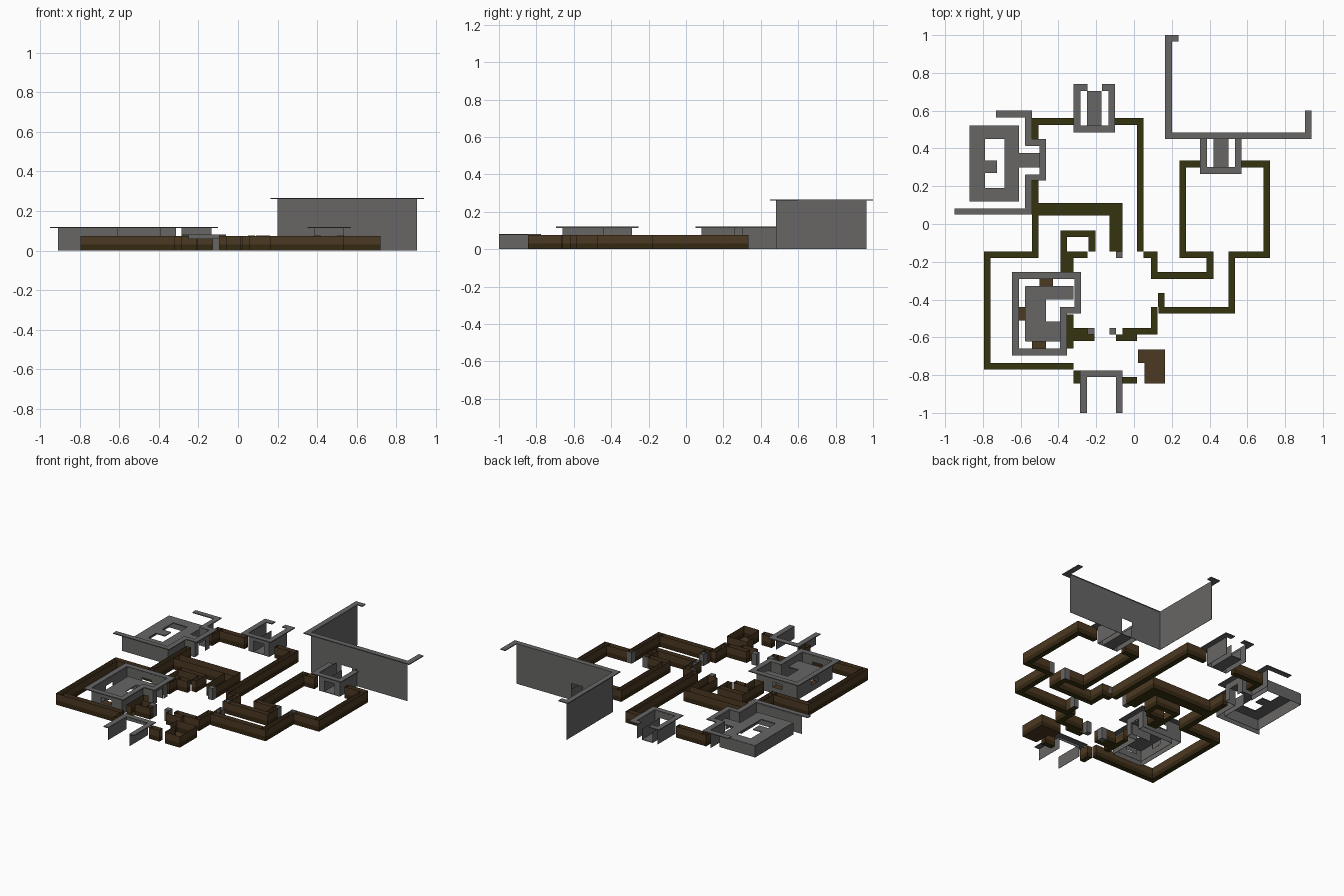
import bpy, bmesh

def mat(name, c):
    m = bpy.data.materials.new(name)
    m.diffuse_color = (*c, 1)
    return m

GREY = mat("stone grey", (0.135, 0.133, 0.13))
BROWN = mat("earth brown", (0.072, 0.040, 0.016))
DARK = mat("dark earth", (0.036, 0.021, 0.006))
OLIVE = mat("olive grass", (0.037, 0.033, 0.005))
MATS = [GREY, BROWN, DARK, OLIVE]
H = 0.075      # bank height
R = 0.115      # eave height of the small buildings

def box(bm, x0, x1, y0, y1, z0, z1, side=0, top=None, bottom=None, skip=()):
    v = [bm.verts.new((x, y, z)) for z in (z0, z1)
         for x, y in ((x0, y0), (x1, y0), (x1, y1), (x0, y1))]
    for i in range(4):
        if i in skip:
            continue
        j = (i + 1) % 4
        bm.faces.new((v[i], v[j], v[j + 4], v[i + 4])).material_index = side
    if top is not None:
        bm.faces.new(v[4:]).material_index = top
    if bottom is not None:
        bm.faces.new(v[3::-1]).material_index = bottom

def finish(bm, name):
    me = bpy.data.meshes.new(name)
    bm.to_mesh(me)
    bm.free()
    for m in MATS:
        me.materials.append(m)
    bpy.context.collection.objects.link(bpy.data.objects.new(name, me))

def bank(name, rects, floor=3):
    """Hollow open-topped banks: dark foot, brown upper half, coloured bed."""
    bm = bmesh.new()
    for r in rects:
        x0, x1, y0, y1 = r
        mx, my, e = (x0 + x1) / 2, (y0 + y1) / 2, .008
        mids = ((mx, y0 - e), (x1 + e, my), (mx, y1 + e), (x0 - e, my))
        # leave out sides that run inside a neighbouring bank
        skip = [i for i, (x, y) in enumerate(mids)
                if any(a < x < b and c < y < d for a, b, c, d in rects if (a, b, c, d) != r)]
        box(bm, *r, 0, 0.03, 2, None, floor, skip)
        box(bm, *r, 0.03, H, 1, None, None, skip)
    finish(bm, name)

def slabs(name, rects, z, t=0.006, m=0):
    bm = bmesh.new()
    for r in rects:
        box(bm, *r, z - t, z, m, m, m)
    finish(bm, name)

def walls(name, runs, h):
    """Thin walls (axis, position, start, end[, hole start, end, bottom, top])."""
    bm = bmesh.new()
    for axis, p, a, b, *hole in runs:
        parts = [(a, b, 0, h)]
        if hole:
            c, d, e, f = hole
            parts = [(a, c, 0, h), (d, b, 0, h), (c, d, f, h)]
            if e > 0:
                parts.append((c, d, 0, e))
        for s, t, lo, hi in parts:
            if abs(t - s) < 0.002:
                continue
            if axis == 'x':
                box(bm, p - .001, p + .001, s, t, lo, hi, 0, 0, 0)
            else:
                box(bm, s, t, p - .001, p + .001, lo, hi, 0, 0, 0)
    finish(bm, name)

# earth banks around each yard
bank("north_yard_bank", [
    (-.54, -.505, .45, .56), (-.54, -.505, -.18, .23), (-.505, -.32, .525, .56),
    (-.10, .05, .525, .56), (.015, .05, -.145, .525),
    (-.505, -.06, .045, .11), (-.13, -.06, -.145, .045)])
bank("east_yard_bank", [
    (.05, .125, -.18, -.145), (.09, .125, -.29, -.18), (.125, .42, -.29, -.255),
    (.385, .42, -.255, -.18), (.24, .385, -.18, -.145), (.24, .275, -.145, .335),
    (.275, .35, .30, .335), (.57, .72, .30, .335), (.685, .72, -.18, .30),
    (.535, .685, -.18, -.145), (.50, .535, -.475, -.18), (.13, .50, -.475, -.44)])
bank("centre_yard_bank", [
    (.09, .125, -.585, -.44), (-.06, .125, -.585, -.55), (-.095, .015, -.62, -.585),
    (-.39, -.205, -.07, -.035), (-.39, -.355, -.26, -.07), (-.24, -.205, -.145, -.07),
    (-.355, -.32, -.26, -.145), (-.32, -.245, -.18, -.145),
    (-.355, -.32, -.66, -.48), (-.32, -.245, -.62, -.55), (-.245, -.21, -.62, -.585)])
bank("west_yard_bank", [
    (-.795, -.505, -.18, -.145), (-.795, -.76, -.77, -.18), (-.76, -.32, -.77, -.735),
    (-.32, -.285, -.845, -.775), (-.06, .015, -.845, -.81)])
bank("earth_hollow", [(.02, .165, -.735, -.665), (.055, .165, -.845, -.735)], 1)

# gate posts at the gaps, stone sides
bm = bmesh.new()
for x, y, top in ((.385, -.18, 3), (.50, -.18, 3), (.05, -.18, 3), (.09, -.285, 3),
                  (.127, -.40, 3), (-.095, -.18, 0), (-.245, -.585, 0), (-.13, -.585, 0)):
    box(bm, x, x + .035, y, y + .035, 0, H + .001, 0, None if top else 0, top)
box(bm, .127, .162, -.44, -.40, 0, H, 1, None, 3)
finish(bm, "gate_posts")

# great hall: tall walls, doorway and eaves
walls("hall_walls", [('x', .2, .48, .965), ('y', .482, .2, .905, .42, .50, 0, .11)], .262)
slabs("hall_eaves", [(.165, .2, .45, 1), (.2, .94, .45, .485), (.905, .94, .485, .6),
                     (.2, .235, .965, 1)], .266)

# west house: eaves, double walls with windows, ceiling
slabs("west_house_eaves", [
    (-.645, -.61, -.695, -.255), (-.61, -.28, -.29, -.255), (-.61, -.355, -.695, -.66),
    (-.315, -.28, -.475, -.29), (-.39, -.315, -.475, -.44), (-.39, -.355, -.66, -.475)], R + .005)
W = (.04, .075)
walls("west_house_walls", [
    ('x', -.61, -.66, -.29, -.51, -.44, *W), ('y', -.29, -.61, -.315, -.50, -.43, *W),
    ('y', -.66, -.61, -.39, -.54, -.465, *W), ('x', -.315, -.44, -.29, -.40, -.33, 0, .075),
    ('y', -.44, -.39, -.315), ('x', -.39, -.66, -.44)], R)
walls("west_house_inner_walls", [
    ('x', -.575, -.62, -.33, -.51, -.44, *W), ('y', -.33, -.575, -.32, -.50, -.43, *W),
    ('y', -.62, -.575, -.39, -.54, -.465, *W), ('y', -.40, -.465, -.32)], .076)
slabs("west_house_ceiling", [(-.575, -.32, -.40, -.33), (-.575, -.465, -.62, -.40),
                             (-.465, -.39, -.62, -.515)], .078)
slabs("west_house_sills", [(-.50, -.43, -.33, -.29), (-.61, -.575, -.51, -.44),
                           (-.54, -.465, -.66, -.62)], .04, .004, 1)

# north-west house: eaves, walls with porch, ceiling
slabs("northwest_house_eaves", [
    (-.95, -.54, .05, .083), (-.575, -.54, .083, .26), (-.54, -.465, .23, .26),
    (-.50, -.465, .26, .415), (-.54, -.465, .415, .45), (-.575, -.54, .415, .6),
    (-.73, -.575, .565, .6)], R + .005)
walls("northwest_house_walls", [
    ('y', .085, -.91, -.575), ('x', -.575, .085, .26), ('x', -.575, .415, .565),
    ('y', .26, -.575, -.50), ('y', .415, -.575, -.50),
    ('x', -.50, .26, .415, .30, .37, 0, .075)], R)
walls("northwest_house_inner_walls", [
    ('x', -.61, .12, .52, .30, .37, 0, .07), ('y', .12, -.87, -.61), ('y', .52, -.87, -.61),
    ('x', -.87, .12, .52)], .076)
slabs("northwest_house_ceiling", [
    (-.87, -.79, .12, .52), (-.79, -.61, .45, .52), (-.79, -.61, .12, .19),
    (-.685, -.61, .19, .45), (-.61, -.50, .30, .375), (-.79, -.725, .27, .335)], .078)

# north and east porches share one layout
def porch(name, x, y, depth, hooks):
    eaves = [(x, x + .035, y, y + depth), (x + .185, x + .22, y, y + depth),
             (x + .035, x + .185, y, y + .035)]
    if hooks:
        eaves += [(x + .035, x + .075, y + depth - .035, y + depth),
                  (x + .15, x + .185, y + depth - .035, y + depth)]
    slabs(name + "_eaves", eaves, R + .005)
    end = y + depth + (-.035 if hooks else .032)
    walls(name + "_outer_walls", [
        ('x', x + .035, y + .035, end), ('x', x + .185, y + .035, end),
        ('y', y + .035, x + .035, x + .185, x + .072, x + .148, 0, .075)], R)
    walls(name + "_inner_walls", [
        ('x', x + .072, y + .035, end), ('x', x + .148, y + .035, end)], .074)
    slabs(name + "_floor", [(x + .072, x + .148, y + .035, end)], .004, .004)

porch("north_porch", -.32, .485, .255, True)
porch("east_porch", .35, .265, .185, False)

# low south gate
slabs("south_gate_eaves", [(-.285, -.06, -.81, -.775), (-.285, -.25, -1, -.81),
                           (-.095, -.06, -1, -.81)], .082)
walls("south_gate_walls", [('x', -.25, -1, -.81), ('x', -.095, -1, -.81),
                           ('y', -.81, -.25, -.095, -.25, -.095, 0, .06)], .078)
